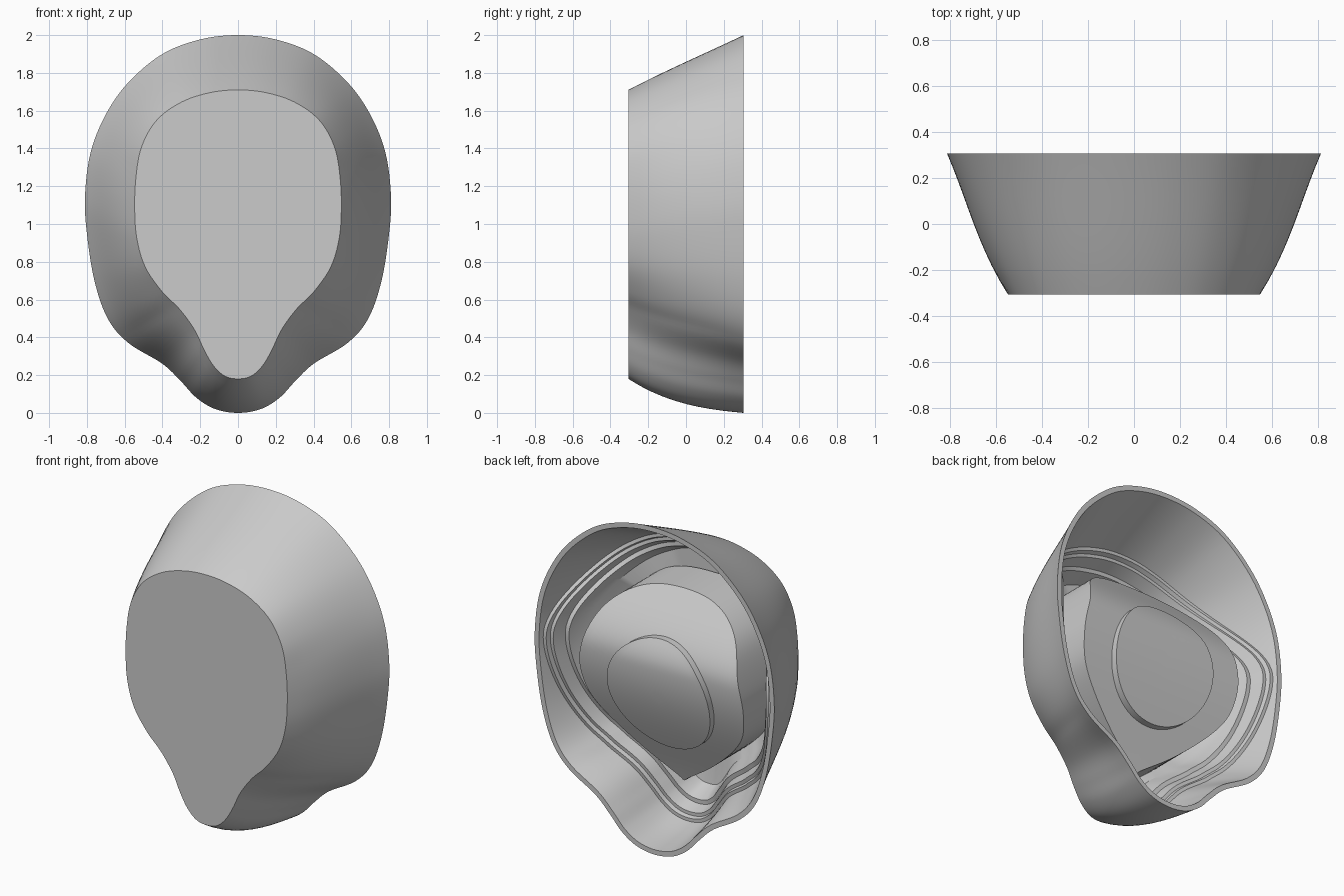
import bpy
import bmesh
import math
from mathutils import Vector

if "Cube" in bpy.data.objects:
    bpy.data.objects.remove(bpy.data.objects["Cube"], do_unlink=True)

grey = bpy.data.materials.new("plain grey")
grey.use_nodes = True
colour = (0.6, 0.6, 0.6, 1)
grey.diffuse_color = colour
grey.node_tree.nodes["Principled BSDF"].inputs["Base Color"].default_value = colour

DEPTH = 0.305
MIDDLE = Vector((0, 0.945))
BROW = 1.13

# Half outlines (x, z), from the top centre down to the chin
BACK = [(0, 2), (.2, 1.977), (.4, 1.9), (.58, 1.75), (.7, 1.58), (.78, 1.38),
        (.81, 1.15), (.8, .95), (.76, .7), (.69, .5), (.58, .37), (.4, .26),
        (.3, .165), (.22, .08), (.12, .02), (0, 0)]
FRONT = [(0, 1.71), (.15, 1.695), (.3, 1.645), (.43, 1.55), (.51, 1.41), (.54, 1.25),
         (.547, 1.08), (.535, .92), (.49, .77), (.4, .64), (.31, .55), (.23, .44),
         (.18, .335), (.13, .25), (.07, .195), (0, .18)]
BLOCK = [(0, 1.52), (.2, 1.5), (.36, 1.43), (.47, 1.31), (.54, 1.1),
         (.55, .95), (.51, .8), (.4, .66), (.22, .5), (.04, .375), (0, .345)]


def closed_curve(half, steps=6):
    """Mirror a half outline and smooth it into a closed loop."""
    pts = [Vector(p) for p in half]
    pts += [Vector((-p.x, p.y)) for p in reversed(pts[1:-1])]
    n = len(pts)
    loop = []
    for i in range(n):
        a, b, c, d = (pts[(i + k) % n] for k in (-1, 0, 1, 2))
        for s in range(steps):
            t = s / steps
            loop.append(0.5 * (2 * b + (c - a) * t + (2 * a - 5 * b + 4 * c - d) * t ** 2
                               + (3 * b - a - 3 * c + d) * t ** 3))
    return loop


def make_object(name, rings):
    """Bridge successive closed rings and cap both ends."""
    bm = bmesh.new()
    rows = [[bm.verts.new(p) for p in ring] for ring in rings]
    n = len(rows[0])
    for low, high in zip(rows, rows[1:]):
        for i in range(n):
            j = (i + 1) % n
            bm.faces.new((low[i], low[j], high[j], high[i]))
    bm.faces.new(rows[0])
    bm.faces.new(rows[-1])
    bmesh.ops.recalc_face_normals(bm, faces=bm.faces)
    mesh = bpy.data.meshes.new(name)
    bm.to_mesh(mesh)
    bm.free()
    mesh.materials.append(grey)
    obj = bpy.data.objects.new(name, mesh)
    bpy.context.collection.objects.link(obj)
    bpy.ops.object.select_all(action="DESELECT")
    obj.select_set(True)
    bpy.context.view_layer.objects.active = obj
    bpy.ops.object.shade_smooth_by_angle(angle=math.radians(32))


back_loop = closed_curve(BACK)
front_loop = closed_curve(FRONT)
COUNT = len(back_loop)


def skin(i, y):
    """Point of the outer skin at depth y, bulging most near the chin."""
    u = (y + DEPTH) / (2 * DEPTH)
    b, f = back_loop[i % COUNT], front_loop[i % COUNT]
    side = 0.5 * min(1, 2.2 - b.y) * (1 - u)
    chin = 0.7 * max(0, 1 - b.y / 0.4)
    return f.lerp(b, u + (side + chin) * u * (1 - u))


def skin_ring(depth, inset=0.0):
    """Ring on the skin moved inward; depth is a function of height."""
    ring = []
    for i in range(COUNT):
        y = depth(1)
        for _ in range(12):
            y = depth(skin(i, y).y)
        p = skin(i, y)
        along = (skin(i + 1, y) - skin(i - 1, y)).normalized()
        p = p + Vector((along.y, -along.x)) * inset
        ring.append((p.x, y, p.y))
    return ring


def bowed(z, lift=0.0):
    """Shared inner curve: furthest back at the brow, falling away up and down."""
    w = (z - BROW) / 0.66 if z > BROW else (BROW - z) / BROW
    w = min(w, 1)
    fall = 0.37 if z > BROW else 0.3
    return DEPTH - 0.025 - fall * w * w * (3 - 2 * w) + lift


def step(z):
    return bowed(z, -0.025)


def terrace(z):
    return bowed(z, -0.1)


def floor(z):
    return max(bowed(z, -0.22), -0.27)


def between(t):
    return lambda z: DEPTH + (bowed(z) - DEPTH) * t


# Housing: outer skin, back rim, curved ledge, step, terrace and channel
rings = [skin_ring(lambda z, k=k: DEPTH * (k / 5 - 1)) for k in range(11)]
rings += [skin_ring(between(k / 4), 0.03) for k in range(5)]
rings += [skin_ring(depth, inset) for depth, inset in (
    (bowed, 0.05), (step, 0.05), (step, 0.07),
    (terrace, 0.07), (terrace, 0.095), (floor, 0.095))]
rings.append([(x * 0.6, -0.27, MIDDLE.y + (z - MIDDLE.y) * 0.6) for x, y, z in rings[-1]])
make_object("housing_shell", rings)


def raised_pad(name, outline, base, lift):
    """Pad with straight sides and a back face bowed from top to bottom."""
    pad = [[(p.x, base(p.y), p.y) for p in outline]]
    for k in range(12):
        inner = [MIDDLE.lerp(p, 1 - k / 12) for p in outline]
        pad.append([(p.x, bowed(p.y, lift), p.y) for p in inner])
    make_object(name, pad)


# Inner block with a pointed chin
raised_pad("inner_block", closed_curve(BLOCK), lambda z: -0.25, -0.03)

# Round pad raised from the block
circle = [MIDDLE + 0.345 * Vector((math.sin(a), math.cos(a)))
          for a in (math.tau * k / 96 for k in range(96))]
raised_pad("round_pad", circle, lambda z: bowed(z, -0.05), 0.01)
